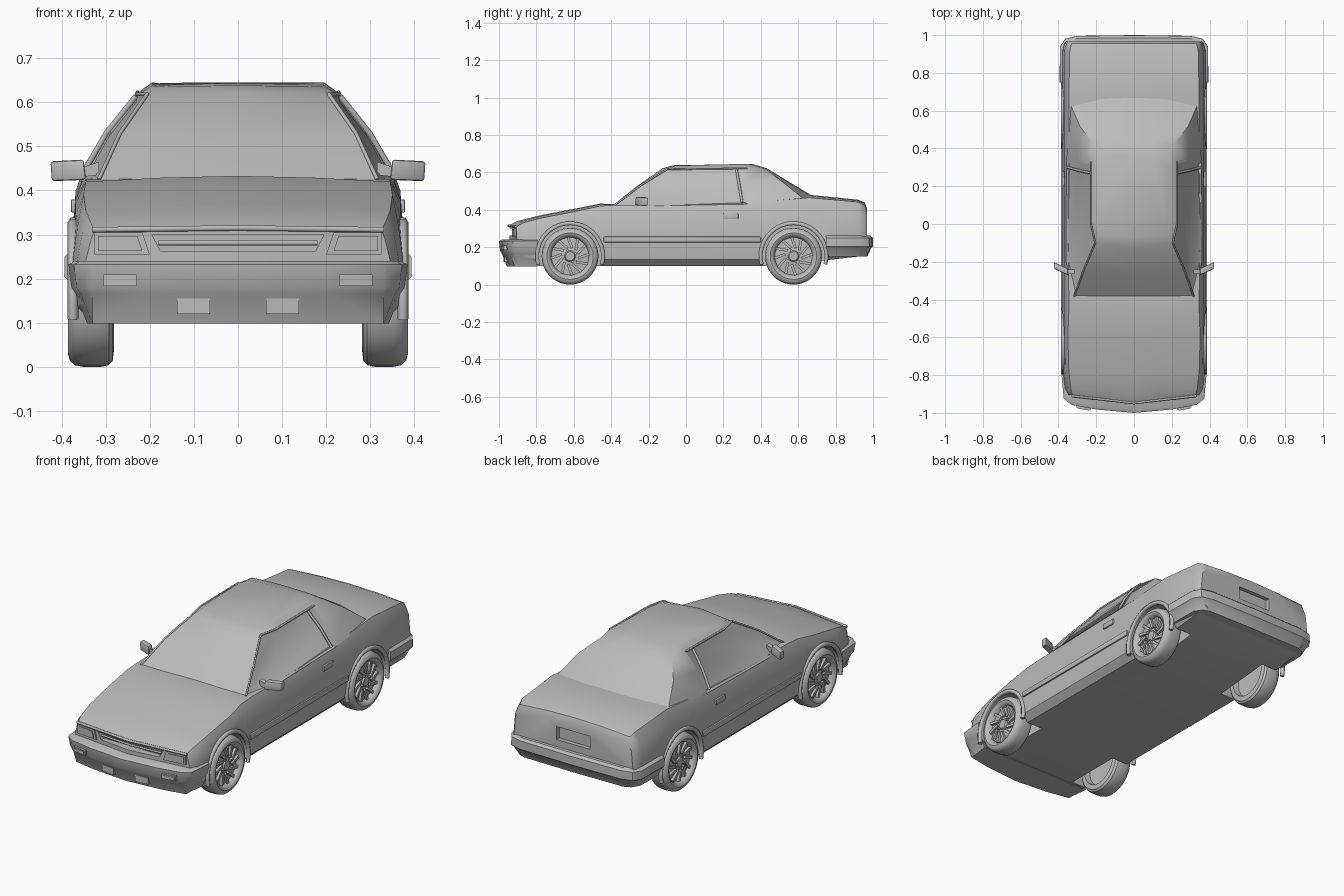
import bpy, bmesh
from math import sin, cos, pi
from mathutils import Vector, Matrix

if "Cube" in bpy.data.objects:
    bpy.data.objects.remove(bpy.data.objects["Cube"])

GREY = (0.5, 0.5, 0.5, 1)
paint = bpy.data.materials.new("plain_grey")
paint.use_nodes = True
paint.diffuse_color = GREY
paint.node_tree.nodes["Principled BSDF"].inputs["Base Color"].default_value = GREY
made = []
SIDES = ((1, "left"), (-1, "right"))


def finish(name, bm):
    bmesh.ops.remove_doubles(bm, verts=bm.verts, dist=0.0002)
    bmesh.ops.recalc_face_normals(bm, faces=bm.faces)
    me = bpy.data.meshes.new(name)
    bm.to_mesh(me)
    bm.free()
    me.materials.append(paint)
    ob = bpy.data.objects.new(name, me)
    bpy.context.collection.objects.link(ob)
    made.append(ob)
    return ob


def loft(rings):
    """Skin half outlines (first and last point on x = 0), mirrored in x."""
    bm = bmesh.new()
    for s in (1, -1):
        rows = [[bm.verts.new((s * x, y, z)) for x, y, z in r] for r in rings]
        for a, b in zip(rows, rows[1:]):
            for i in range(len(a) - 1):
                bm.faces.new((a[i], a[i + 1], b[i + 1], b[i]))
        bm.faces.new(rows[0])
        bm.faces.new(rows[-1])
    bmesh.ops.remove_doubles(bm, verts=bm.verts, dist=0.0002)
    return bm


def prism(name, pts, vec, bevel=0.0):
    bm = bmesh.new()
    f = bm.faces.new([bm.verts.new(p) for p in pts])
    out = bmesh.ops.extrude_face_region(bm, geom=[f])["geom"]
    bmesh.ops.translate(bm, vec=vec, verts=[v for v in out if isinstance(v, bmesh.types.BMVert)])
    if not any(g.is_valid and g == f for g in bm.faces):
        bm.faces.new([v for v in bm.verts][:len(pts)])
    if bevel:
        bmesh.ops.bevel(bm, geom=bm.edges[:], offset=bevel, segments=2, profile=0.5, affect='EDGES')
    return finish(name, bm)


def bar(name, pts, radius):
    cu = bpy.data.curves.new(name, 'CURVE')
    cu.dimensions = '3D'
    cu.bevel_depth, cu.bevel_resolution, cu.use_fill_caps = radius, 1, True
    sp = cu.splines.new('POLY')
    sp.points.add(len(pts) - 1)
    for p, q in zip(sp.points, pts):
        p.co = (*q, 1)
    cu.materials.append(paint)
    bpy.context.collection.objects.link(bpy.data.objects.new(name, cu))


def cut(target, cutter):
    mod = target.modifiers.new("cut", 'BOOLEAN')
    mod.operation, mod.solver, mod.object = 'DIFFERENCE', 'EXACT', cutter
    bpy.context.view_layer.objects.active = target
    bpy.ops.object.modifier_apply(modifier=mod.name)
    made.remove(cutter)
    bpy.data.objects.remove(cutter)


# Lower body: y, floor, half width, shoulder height, deck half width, deck edge, deck centre
stations = [
    (-.945, .12, .345, .29, .325, .31, .318),
    (-.90, .11, .365, .305, .335, .33, .34),
    (-.78, .10, .375, .325, .345, .355, .37),
    (-.60, .10, .38, .345, .35, .39, .405),
    (-.46, .10, .38, .37, .345, .42, .433),
    (-.38, .10, .38, .38, .345, .425, .43),
    (.0, .10, .38, .39, .35, .43, .435),
    (.42, .10, .38, .40, .345, .445, .45),
    (.66, .12, .38, .40, .345, .465, .48),
    (.92, .15, .38, .385, .34, .442, .454),
    (.955, .16, .37, .37, .33, .425, .44),
    (.967, .16, .36, .36, .32, .405, .41),
]
rings = []
for y, zb, w, zs, wd, zd, zc in stations:
    sweep = .115 * min(1, max(0, (-.78 - y) / .165))
    half = [(0, zb), (w - .045, zb), (w - .01, zb + .035), (w, .24),
            (w - .012, zs), (wd, zd), (wd * .5, zc - .004), (0, zc)]
    rings.append([(x, y + sweep * x, z) for x, z in half])
body = finish("lower_body", loft(rings))

# Wheel wells, grille opening and plate recess
AXLES = ((-.62, "front"), (.575, "rear"))
AXLE_Z, WELL = .152, .17
for ay, _ in AXLES:
    for s, _ in SIDES:
        ring = [(s * .24, ay + WELL * cos(i * pi / 20), AXLE_Z + WELL * sin(i * pi / 20)) for i in range(40)]
        cut(body, prism("well_cutter", ring, (s * .3, 0, 0)))
cut(body, prism("grille_cutter", [(-.195, -1.1, .3), (.195, -1.1, .3), (.175, -1.1, .262), (-.175, -1.1, .262)], (0, .2, 0)))
cut(body, prism("plate_cutter", [(-.1, 1.1, .3), (.1, 1.1, .3), (.1, 1.1, .37), (-.1, 1.1, .37)], (0, -.155, 0)))
bar("grille_bar", [(-.18, -.912, .281), (0, -.925, .281), (.18, -.912, .281)], .006)

# Cabin: stacked half plans from belt to roof
cabin_rings = [
    [(0, -.395, .42), (.315, -.385, .42), (.36, -.2, .42), (.358, .33, .43), (.34, .64, .45), (.17, .675, .468), (0, .68, .472)],
    [(0, -.26, .528), (.268, -.245, .528), (.299, -.1, .528), (.295, .33, .54), (.285, .515, .55), (.145, .54, .553), (0, .545, .553)],
    [(0, -.125, .622), (.205, -.10, .617), (.227, 0, .617), (.227, .33, .622), (.21, .42, .62), (.1, .43, .622), (0, .432, .622)],
    [(0, -.07, .638), (.185, -.055, .636), (.195, .03, .638), (.195, .29, .645), (.18, .345, .643), (.09, .355, .645), (0, .355, .645)],
]
bm = loft(cabin_rings)
for s, _ in SIDES:
    glass = []
    for f in bm.faces:
        c = f.calc_center_median()
        if s * c.x > .2 and c.z < .6 and c.y < .25 and max(v.co.y for v in f.verts) < .34 \
                and min(s * v.co.x for v in f.verts) > .2:
            glass.append(f)
    bmesh.ops.recalc_face_normals(bm, faces=bm.faces)
    bmesh.ops.inset_region(bm, faces=glass, thickness=.016, depth=-.008, use_even_offset=True)
finish("cabin", bm)

# Bumpers: stacked half plans, d pulls a level inward
def bumper(name, plan, levels):
    out = []
    for z, d in levels:
        row = []
        for x, y in plan:
            row.append((x - d if x > .34 else x, y - d * (1 if y > 0 else -1) if abs(y) > .9 else y, z))
        out.append(row)
    return finish(name, loft(out))


bumper("front_bumper", [(0, -1), (.2, -.982), (.33, -.958), (.372, -.925), (.384, -.795), (0, -.795)],
       [(.24, .014), (.232, 0), (.18, .006), (.165, .016), (.098, .042)])
bumper("rear_bumper", [(0, 1), (.3, .996), (.365, .98), (.392, .94), (.394, .748), (0, .748)],
       [(.262, .014), (.25, .001), (.205, 0), (.195, .01), (.15, .03)])

# Nose lip above the lamps
bar("nose_lip", [(-.33, -.91, .311), (0, -.948, .315), (.33, -.91, .311)], .007)


def front_plate(name, s, pts, y0, slope, depth):
    prism(name, [(s * x, y0 + slope * x, z) for x, z in pts], (0, depth, 0))


def rect(x0, x1, z0, z1):
    return [(x0, z0), (x1, z0), (x1, z1), (x0, z1)]


for s, side in SIDES:
    # Front lamps
    front_plate(side + "_headlight", s, [(.2, .255), (.325, .255), (.325, .305), (.217, .305)], -.952, .115, .03)
    front_plate(side + "_headlight_lens", s, [(.217, .263), (.317, .263), (.317, .297), (.228, .297)], -.956, .115, .03)
    front_plate(side + "_indicator", s, rect(.23, .305, .184, .21), -1.03, .19, .04)
    front_plate(side + "_indicator_lens", s, rect(.236, .299, .189, .205), -1.033, .19, .04)
    front_plate(side + "_fog_light", s, rect(.064, .138, .12, .155), -.982, .09, .05)

    # Door trim, handle and mirror
    prism(side + "_side_trim", [(s * .365, y, z) for y, z in ((-.44, .226), (.40, .226), (.40, .256), (-.44, .256))],
          (s * .022, 0, 0), .004)
    prism(side + "_door_handle", [(s * .355, y, z) for y, z in rect(.20, .28, .35, .38)], (s * .024, 0, 0), .004)
    prism(side + "_mirror", [(s * x, -.275 + .45 * (x - .34), z) for x, z in
                             ((.345, .424), (.422, .421), (.425, .466), (.35, .47))], (0, .035, 0), .006)
    prism(side + "_mirror_arm", [(s * x, -.265, z) for x, z in ((.315, .435), (.36, .43), (.36, .45), (.315, .465))],
          (0, .025, 0))

    # Window frames
    bar(side + "_windscreen_pillar", [(s * .316, -.383, .424), (s * .268, -.245, .529), (s * .206, -.1, .618)], .005)
    bar(side + "_roof_rail", [(s * .206, -.1, .618), (s * .228, 0, .618), (s * .228, .33, .622)], .005)
    bar(side + "_door_pillar", [(s * .231, .27, .614), (s * .298, .285, .53), (s * .352, .3, .438)], .007)

    for ay, end in AXLES:
        # Arch flare
        arc = [pi * (-.08 + 1.16 * i / 20) for i in range(21)]
        bar(f"{end}_{side}_arch", [(s * .374, ay + .176 * cos(a), AXLE_Z + .176 * sin(a)) for a in arc], .012)

        # Tyre and rim turned about the axle
        profile = [(0, .088), (.024, .088), (.03, .08), (.04, .078), (.1, .074), (.106, .092), (.114, .1), (.124, .104),
                   (.138, .1), (.148, .09), (.152, .07), (.152, .03), (.148, .012), (.138, .003), (.112, 0), (.105, .03), (0, .035)]
        bm = bmesh.new()
        vs = [bm.verts.new((x, 0, r)) for r, x in profile]
        es = [bm.edges.new(p) for p in zip(vs, vs[1:])]
        bmesh.ops.spin(bm, geom=vs + es, cent=(0, 0, 0), axis=(1, 0, 0), angle=2 * pi, steps=36)
        bmesh.ops.remove_doubles(bm, verts=bm.verts, dist=0.0003)
        # Swirled spokes and wheel nuts
        for i in range(12):
            m = Matrix.Rotation(i * pi / 6, 4, 'X') @ Matrix.Translation((.08, 0, .072)) \
                @ Matrix.Rotation(.35, 4, 'X') @ Matrix.Diagonal((.018, .014, .062, 1))
            bmesh.ops.create_cube(bm, size=1, matrix=m)
        for i in range(4):
            m = Matrix.Rotation(i * pi / 2 + .4, 4, 'X') @ Matrix.Translation((.083, 0, .033)) @ Matrix.Rotation(pi / 2, 4, 'Y')
            bmesh.ops.create_cone(bm, cap_ends=True, segments=6, radius1=.007, radius2=.007, depth=.016, matrix=m)
        bmesh.ops.transform(bm, verts=bm.verts, matrix=Matrix.Translation((s * .281, ay, AXLE_Z)) @ Matrix.Diagonal((s, 1, 1, 1)))
        finish(f"{end}_{side}_wheel", bm)

# Smooth shading with crisp creases
bpy.ops.object.select_all(action='DESELECT')
for ob in made:
    ob.select_set(True)
bpy.context.view_layer.objects.active = body
bpy.ops.object.shade_smooth_by_angle(angle=0.6)
